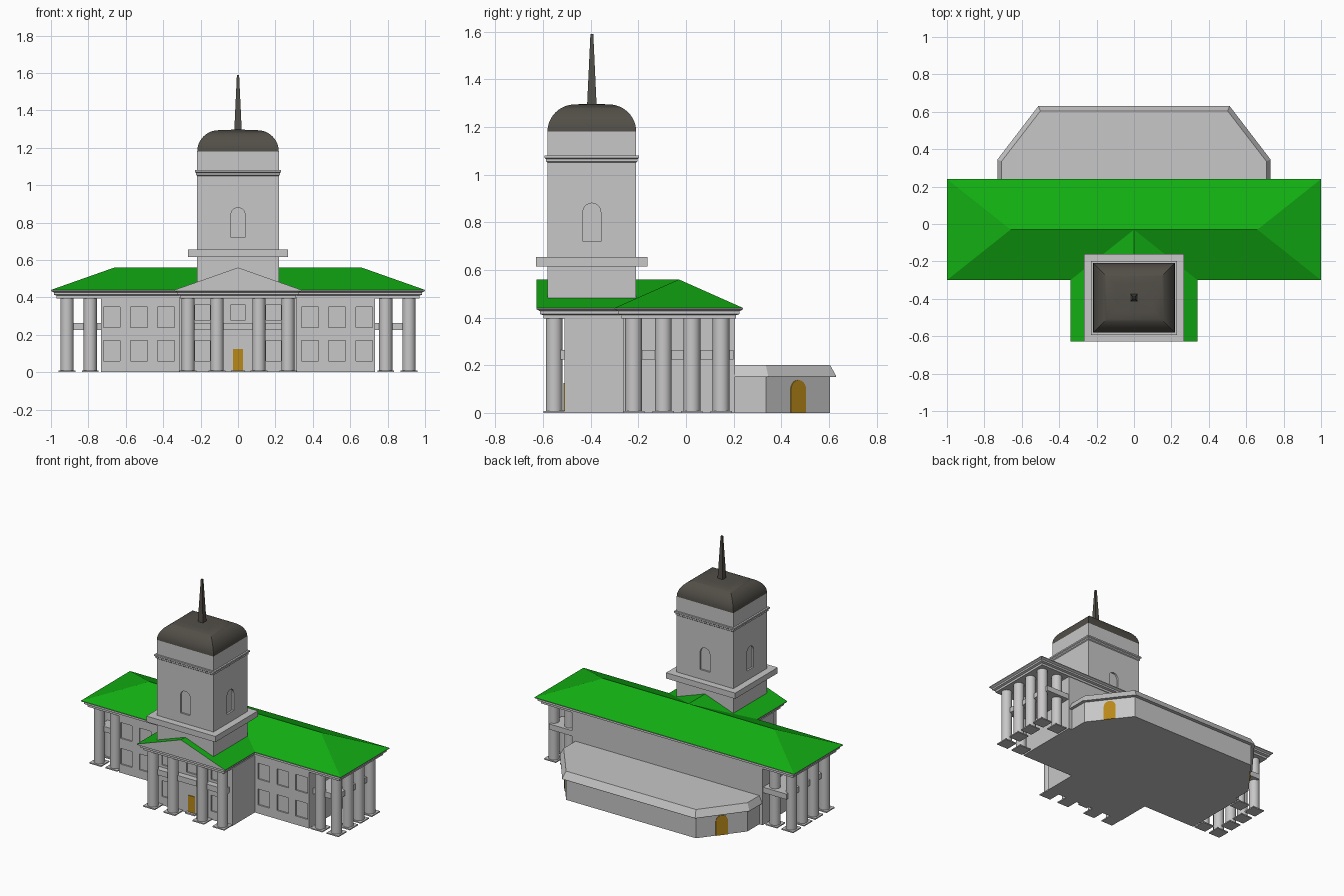
import bpy, bmesh, math
from mathutils import Matrix, Vector

if "Cube" in bpy.data.objects:
    bpy.data.objects.remove(bpy.data.objects["Cube"], do_unlink=True)


def material(name, rgb):
    m = bpy.data.materials.new(name)
    m.use_nodes = True
    m.diffuse_color = (*rgb, 1)
    m.node_tree.nodes["Principled BSDF"].inputs["Base Color"].default_value = (*rgb, 1)
    return m


STONE = material("pale stone", (0.58, 0.57, 0.575))
GREEN = material("green roof", (0.006, 0.42, 0.006))
DARK = material("dark metal", (0.085, 0.078, 0.065))
OCHRE = material("ochre door", (0.48, 0.25, 0.01))


def finish(name, bm, *mats, smooth=None):
    bmesh.ops.recalc_face_normals(bm, faces=bm.faces)
    me = bpy.data.meshes.new(name)
    bm.to_mesh(me)
    bm.free()
    for m in mats:
        me.materials.append(m)
    ob = bpy.data.objects.new(name, me)
    bpy.context.collection.objects.link(ob)
    if smooth:
        bpy.ops.object.select_all(action="DESELECT")
        ob.select_set(True)
        bpy.context.view_layer.objects.active = ob
        bpy.ops.object.shade_smooth_by_angle(angle=math.radians(smooth))
    return ob


def rect(x0, x1, y0, y1, inset=0):
    return [(x0 + inset, y0 + inset), (x1 - inset, y0 + inset),
            (x1 - inset, y1 - inset), (x0 + inset, y1 - inset)]


def loft(name, layers, mat, smooth=None):
    """Skin a stack of (outline, height) layers and cap both ends."""
    bm = bmesh.new()
    rings = [[bm.verts.new((x, y, z)) for x, y in pts] for pts, z in layers]
    for a, b in zip(rings, rings[1:]):
        for i in range(len(a)):
            j = (i + 1) % len(a)
            bm.faces.new((a[i], a[j], b[j], b[i]))
    bm.faces.new(rings[0])
    bm.faces.new(rings[-1])
    return finish(name, bm, mat, smooth=smooth)


def block(name, x0, x1, y0, y1, z0, z1, mat=STONE):
    return loft(name, [(rect(x0, x1, y0, y1), z0), (rect(x0, x1, y0, y1), z1)], mat)


def opening(bm, w, z0, z1, place, half, angle=0, arch=False):
    """Add an upright panel, square or arched, facing -y before it is turned."""
    r = w / 2
    pts = [(-r, z0), (r, z0)]
    if arch:
        pts += [(r * math.cos(math.pi * i / 10), z1 - r + r * math.sin(math.pi * i / 10))
                for i in range(11)]
    else:
        pts += [(r, z1), (-r, z1)]
    turn = Matrix.Translation(Vector((*place, 0))) @ Matrix.Rotation(angle, 4, "Z")
    a, b = ([bm.verts.new(turn @ Vector((x, y, z))) for x, z in pts] for y in (-half, half))
    for i in range(len(a)):
        j = (i + 1) % len(a)
        bm.faces.new((a[i], a[j], b[j], b[i]))
    bm.faces.new(a)
    bm.faces.new(b)


def carve(ob, bm):
    """Cut recesses into a wall and discard the cutter."""
    cutter = finish("cutter", bm)
    cutter.hide_render = True
    mod = ob.modifiers.new("recesses", "BOOLEAN")
    mod.operation, mod.solver, mod.object = "DIFFERENCE", "EXACT", cutter
    bpy.context.view_layer.objects.active = ob
    bpy.ops.object.modifier_apply(modifier=mod.name)
    bpy.data.objects.remove(cutter, do_unlink=True)


# Main body with two rows of recessed windows
FRONT, PORCH = -0.265, -0.51
ROWS = ((0.06, 0.17), (0.24, 0.35))
body = block("main_body", -0.733, 0.733, FRONT, 0.205, 0, 0.40)
cuts = bmesh.new()
for side in (-1, 1):
    for x in (0.385, 0.53, 0.675):
        for z0, z1 in ROWS:
            opening(cuts, 0.09, z0, z1, (side * x, FRONT), 0.01)
carve(body, cuts)

# Projecting entrance block
porch = block("entrance_block", -0.315, 0.315, PORCH, -0.2, 0, 0.40)
cuts = bmesh.new()
for x in (-0.19, 0.19):
    opening(cuts, 0.08, *ROWS[0], (x, PORCH), 0.01)
for x in (-0.19, 0, 0.19):
    opening(cuts, 0.08, 0.28, 0.36, (x, PORCH), 0.01)
carve(porch, cuts)
bm = bmesh.new()
opening(bm, 0.054, 0.01, 0.125, (0, PORCH), 0.004)
finish("front_door", bm, OCHRE)
block("door_step", -0.037, 0.037, -0.53, PORCH, 0, 0.01)

# Columns on square plinths
spots = [(x, -0.553) for x in (-0.267, -0.112, 0.112, 0.267)]
for side in (-1, 1):
    spots += [(side * 0.914, y) for y in (-0.22, -0.095, 0.025, 0.147)]
    spots += [(side * 0.79, y) for y in (-0.22, 0.147)]
for x, y in spots:
    circle = [(x + 0.035 * math.cos(math.tau * i / 24), y + 0.035 * math.sin(math.tau * i / 24))
              for i in range(24)]
    loft("column", [(circle, 0.008), (circle, 0.40)], STONE, smooth=40)
    block("column_plinth", x - 0.045, x + 0.045, y - 0.045, y + 0.045, 0, 0.008)

# Balconies behind the columns
block("front_balcony", -0.29, 0.29, -0.553, PORCH, 0.225, 0.263)
for side, label in ((-1, "right"), (1, "left")):
    x0, x1 = sorted((side * 0.73, side * 0.914))
    block(label + "_balcony", x0, x1, -0.22, 0.2, 0.225, 0.263)

# Stepped cornices
STEPS = ((0.03, 0.395), (0.03, 0.41), (0.015, 0.415), (0.015, 0.427), (0, 0.435), (0, 0.44))
for name, area in (("main_cornice", (-1, 1, -0.30, 0.24)),
                   ("entrance_cornice", (-0.34, 0.34, -0.628, -0.1))):
    loft(name, [(rect(*area, inset), z) for inset, z in STEPS], STONE)

# Hipped main roof
bm = bmesh.new()
eave = [bm.verts.new((x, y, 0.44)) for x, y in rect(-1, 1, -0.30, 0.24)]
r0, r1 = (bm.verts.new((x, -0.03, 0.56)) for x in (-0.66, 0.66))
for f in (eave, (eave[0], eave[1], r1, r0), (eave[1], eave[2], r1),
          (eave[2], eave[3], r0, r1), (eave[3], eave[0], r0)):
    bm.faces.new(f)
finish("main_roof", bm, GREEN)

# Gabled entrance roof with a stone pediment
bm = bmesh.new()
front, back = ([bm.verts.new((x, y, z)) for x, z in ((-0.34, 0.44), (0.34, 0.44), (0, 0.56))]
               for y in (-0.628, -0.03))
for i in range(3):
    j = (i + 1) % 3
    bm.faces.new((front[i], front[j], back[j], back[i]))
bm.faces.new(front).material_index = 1
bm.faces.new(back)
finish("entrance_roof", bm, GREEN, STONE)

# Tower shaft with an arched niche on each face
CY, HX, HY = -0.395, 0.218, 0.186


def tower_rect(grow):
    return rect(-HX - grow, HX + grow, CY - HY - grow, CY + HY + grow)


tower = loft("tower", [(tower_rect(0), 0.44), (tower_rect(0), 1.18)], STONE)
cuts = bmesh.new()
for i in range(4):
    a = i * math.pi / 2
    place = (HX * math.sin(a), CY - HY * math.cos(a))
    opening(cuts, 0.075, 0.72, 0.88, place, 0.012, a, arch=True)
carve(tower, cuts)
loft("tower_gallery", [(tower_rect(0.048), 0.615), (tower_rect(0.048), 0.655)], STONE)
loft("tower_cornice", [(tower_rect(g), z) for g, z in
                       ((0, 1.05), (0.006, 1.055), (0.006, 1.065), (0.012, 1.07), (0.012, 1.08))], STONE)

# Rounded dome and spire
R = 0.114
layers = [(tower_rect(-R * (1 - math.cos(t))), 1.18 + R * math.sin(t))
          for t in (i * math.pi / 24 for i in range(13))]
layers.append((rect(-0.02, 0.02, CY - 0.02, CY + 0.02), 1.297))
loft("dome", layers, DARK, smooth=35)
loft("spire", [(rect(-h, h, CY - h, CY + h), z) for h, z in ((0.02, 1.29), (0.006, 1.59))], DARK)

# Low rear hall with canted corners
def hall(x0, x1, y1, y2):
    return [(-x0, 0.19), (x0, 0.19), (x0, y1), (x1, y2), (-x1, y2), (-x0, y1)]


walls, eaves = hall(0.708, 0.50, 0.335, 0.605), hall(0.73, 0.512, 0.345, 0.63)
loft("rear_hall", [(walls, 0), (walls, 0.155)], STONE)
loft("rear_hall_roof", [(eaves, 0.15), (eaves, 0.155), (walls, 0.20)], STONE)

# Arched doors on the canted walls
for side, label in ((-1, "right"), (1, "left")):
    bm = bmesh.new()
    turn = side * (math.pi / 2 + math.atan2(0.208, 0.27))
    opening(bm, 0.08, 0, 0.138, (side * 0.604, 0.47), 0.004, turn, arch=True)
    finish(label + "_hall_door", bm, OCHRE)
